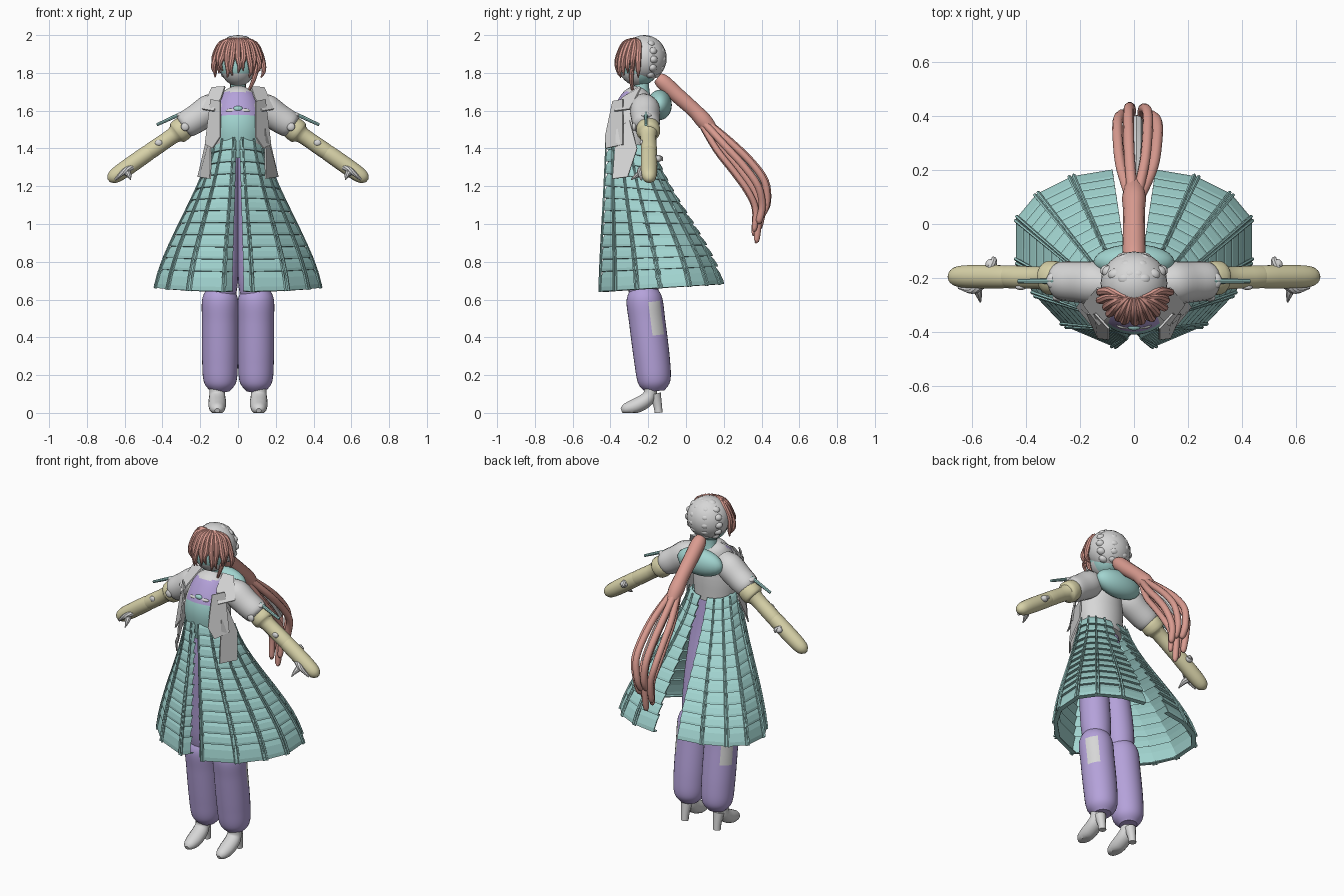
import bpy, bmesh, math
from mathutils import Vector, Matrix

if "Cube" in bpy.data.objects:
    bpy.data.objects.remove(bpy.data.objects["Cube"])


def material(name, r, g, b):
    m = bpy.data.materials.new(name)
    m.use_nodes = True
    m.diffuse_color = (r, g, b, 1)
    m.node_tree.nodes["Principled BSDF"].inputs["Base Color"].default_value = (r, g, b, 1)
    return m


GREY = material("pale grey", 0.68, 0.68, 0.68)
TEAL = material("soft teal", 0.36, 0.66, 0.63)
PINK = material("salmon pink", 0.70, 0.33, 0.28)
PURPLE = material("lilac", 0.46, 0.36, 0.70)
CREAM = material("khaki cream", 0.68, 0.64, 0.39)


def finish(name, bm, mat, mirror=False, smooth=True, thick=0):
    bmesh.ops.recalc_face_normals(bm, faces=bm.faces)
    for v in bm.verts:
        v.co.z = max(v.co.z, 0)
    me = bpy.data.meshes.new(name)
    bm.to_mesh(me)
    bm.free()
    me.materials.append(mat)
    ob = bpy.data.objects.new(name, me)
    bpy.context.collection.objects.link(ob)
    if smooth:
        bpy.ops.object.select_all(action='DESELECT')
        ob.select_set(True)
        bpy.context.view_layer.objects.active = ob
        bpy.ops.object.shade_smooth_by_angle(angle=math.radians(40))
    if thick:
        mod = ob.modifiers.new("thickness", 'SOLIDIFY')
        mod.thickness = thick
    if mirror:
        ob.modifiers.new("mirror", 'MIRROR')
    return ob


def add_tube(bm, pts, seg=10, wide=1, cuts=4):
    """Rounded path through (x, y, z, radius) points."""
    p = [Vector(q) for q in pts]
    path = []
    for i in range(len(p) - 1):
        a, b, c, d = p[max(i - 1, 0)], p[i], p[i + 1], p[min(i + 2, len(p) - 1)]
        for k in range(cuts):
            t = k / cuts
            path.append(0.5 * (2 * b + (c - a) * t + (2 * a - 5 * b + 4 * c - d) * t * t
                               + (3 * b - a - 3 * c + d) * t ** 3))
    path.append(p[-1])
    rings = []
    for i, q in enumerate(path):
        t = (path[min(i + 1, len(path) - 1)] - path[max(i - 1, 0)]).to_3d().normalized()
        side = (Vector((1, 0, 0)) - t * t.x).normalized()
        up = t.cross(side)
        ring = []
        for k in range(seg):
            a = math.tau * k / seg
            ring.append(bm.verts.new(q.to_3d() + q.w * (side * wide * math.cos(a) + up * math.sin(a))))
        rings.append(ring)
    for r, s in zip(rings, rings[1:]):
        for k in range(seg):
            bm.faces.new((r[k], r[k - 1], s[k - 1], s[k]))
    bm.faces.new(rings[0])
    bm.faces.new(rings[-1])


def tubes(name, paths, mat, mirror=False, **kw):
    bm = bmesh.new()
    for pts in paths:
        add_tube(bm, pts, **kw)
    return finish(name, bm, mat, mirror)


def balls(name, items, mat, mirror=False):
    bm = bmesh.new()
    for loc, size in items:
        m = Matrix.Translation(loc) @ Matrix.Diagonal((*size, 1))
        bmesh.ops.create_uvsphere(bm, u_segments=24, v_segments=16, radius=1, matrix=m)
    return finish(name, bm, mat, mirror)


def plate(name, pts, mat, thick=0.008):
    bm = bmesh.new()
    bm.faces.new([bm.verts.new(q) for q in pts])
    return finish(name, bm, mat, True, False, thick)


def paint(ob, mat, rule):
    ob.data.materials.append(mat)
    for f in ob.data.polygons:
        if rule(f.center, f.normal):
            f.material_index = len(ob.data.materials) - 1


# Boots
tubes("boots", [[(.11, -.19, .15, .036), (.11, -.19, .1, .036), (.11, -.215, .065, .04),
                 (.11, -.27, .035, .04), (.11, -.32, .02, .03), (.11, -.342, .012, .012)]],
      GREY, True, wide=1.15, seg=14)
tubes("boot_heels", [[(.11, -.165, .1, .034), (.11, -.15, .04, .024), (.11, -.145, 0, .022)]], GREY, True)

# Puffy trousers with a worn patch on the outer back
lower = tubes("lower_trousers", [[(.095, -.163, .115, .05), (.095, -.168, .165, .086), (.095, -.18, .28, .095),
                                  (.095, -.205, .48, .096), (.095, -.222, .61, .093), (.095, -.23, .68, .05)]],
              PURPLE, True, seg=32, cuts=8)
paint(lower, GREY, lambda c, n: .42 < c.z < .59 and n.x > 0 and .2 < n.y < .85)
tubes("upper_trousers", [[(.085, -.22, .6, .07), (.085, -.23, .7, .085), (.08, -.25, .9, .085),
                          (.07, -.28, 1.15, .075), (.05, -.29, 1.38, .06)]], PURPLE, True, seg=20)

# Quilted skirt: half outline at the hem, swept up to the waist
HEM = [(.03, -.42), (.07, -.455), (.26, -.375), (.37, -.26), (.435, -.14),
       (.435, .02), (.36, .11), (.23, .175), (.08, .2)]


def skirt_point(k, s, out):
    i = max(0, min(int(k), len(HEM) - 2))
    hem = Vector(HEM[i]).lerp(Vector(HEM[i + 1]), k - i)
    waist = Vector((hem.x * .31, -.42 + (hem.y + .455) * .39))
    f = .5 * s + .5 * s * s * (3 - 2 * s)
    q = waist.lerp(hem, f)
    q += (hem - Vector((0, -.2))).normalized() * out
    back = (hem.y + .455) / .655
    return Vector((max(q.x, .004), q.y, (1.46 - .06 * back) * (1 - s) + (.64 + .04 * back) * s))


ROWS = 12
edges = [.87 * r / (ROWS - 1) for r in range(ROWS)] + [1]
rings = []
for a, b in zip(edges, edges[1:]):
    for t, out in ((0, -.012), (.3, -.002), (.75, .004), (.97, .003)):
        rings.append((a + (b - a) * t, out))
rings += [(1, -.025)]
bm = bmesh.new()
grid = [[bm.verts.new(skirt_point(k, s, o)) for k in range(len(HEM))] for s, o in rings]
for r, s in zip(grid, grid[1:]):
    for k in range(len(HEM) - 1):
        bm.faces.new((r[k], r[k + 1], s[k + 1], s[k]))
finish("quilted_skirt", bm, TEAL, True, False, .006)
seams = []
for k in range(1, len(HEM) - 1):
    for d in (-.06, .06):
        seams.append([(*skirt_point(k + d, s / 10, .005), .003 + .0004 * s) for s in range(11)])
tubes("skirt_seams", seams, TEAL, True, seg=5, cuts=1)

# Torso with bodice and blouse showing at the open front
torso = tubes("jacket_body", [(
    (0, -.285, 1.36, .1), (0, -.295, 1.46, .112), (0, -.295, 1.54, .112),
    (0, -.27, 1.63, .095), (0, -.25, 1.69, .07), (0, -.24, 1.72, .035))], GREY, seg=40, wide=1.22, cuts=6)
paint(torso, TEAL, lambda c, n: c.z < 1.57 and abs(c.x) < .09 and c.y < -.3)
paint(torso, PURPLE, lambda c, n: 1.57 <= c.z < 1.7 and abs(c.x) < .09 and c.y < -.27)
balls("rolled_hood", [((0, -.14, 1.63), (.15, .065, .08))], TEAL)
balls("chest_ruffle", [((.03, -.375, 1.6), (.035, .015, .012)), ((.02, -.37, 1.575), (.012, .012, .03))], GREY, True)
balls("brooch", [((0, -.38, 1.61), (.025, .015, .015))], TEAL)
plate("lapels", [(.07, -.25, 1.73), (.14, -.24, 1.725), (.19, -.3, 1.61), (.13, -.38, 1.6), (.09, -.34, 1.67)], GREY)
plate("front_panels", [(.09, -.385, 1.65), (.14, -.33, 1.66), (.17, -.33, 1.42), (.13, -.42, 1.4), (.09, -.425, 1.46)], GREY)
plate("coat_tails", [(.14, -.3, 1.55), (.145, -.37, 1.5), (.15, -.39, 1.24), (.215, -.31, 1.25), (.18, -.26, 1.4)], GREY)

# Arms
tubes("jacket_sleeves", [[(.09, -.23, 1.65, .05), (.14, -.22, 1.615, .078), (.21, -.215, 1.565, .076),
                          (.275, -.21, 1.525, .07), (.295, -.21, 1.512, .045)]], GREY, True, seg=18)
tubes("lower_sleeves", [[(.26, -.2, 1.53, .04), (.28, -.2, 1.515, .06), (.32, -.2, 1.485, .062),
                         (.345, -.2, 1.467, .043), (.46, -.196, 1.388, .043), (.47, -.196, 1.381, .038),
                         (.48, -.196, 1.374, .043), (.61, -.195, 1.283, .043), (.665, -.195, 1.245, .034),
                         (.685, -.195, 1.23, .01)]], CREAM, True, seg=18, cuts=3)
tubes("sleeve_bars", [[(.27, -.212, 1.595, .008), (.31, -.212, 1.58, .01), (.43, -.212, 1.525, .008)]], TEAL, True, seg=8)
balls("sleeve_buckles", [((.3, -.21, 1.575), (.026, .03, .016)), ((.28, -.275, 1.515), (.022, .012, .022)),
                         ((.53, -.15, 1.345), (.022, .02, .018)), ((.42, -.235, 1.43), (.02, .01, .016))], GREY, True)
tubes("fingers", [[(.6, -.22, 1.28, .02), (.58, -.25, 1.265, .016), (.57, -.29, 1.235, .003)],
                  [(.56, -.225, 1.3, .015), (.6, -.245, 1.28, .015), (.65, -.235, 1.235, .006)],
                  [(.535, -.165, 1.355, .012), (.52, -.135, 1.35, .012), (.525, -.125, 1.335, .004)]], GREY, True, seg=8)

# Head
tubes("neck", [[(0, -.235, 1.66, .05), (0, -.235, 1.72, .04), (0, -.235, 1.8, .04)]], TEAL, seg=16)
face = balls("face", [((0, -.25, 1.84), (.095, .108, .11))], TEAL)
paint(face, GREY, lambda c, n: c.z < 1.805 and c.y < -.25)
balls("hair_cap", [((0, -.22, 1.878), (.124, .118, .122))], GREY)
curls = []
for i in range(6):
    a = math.radians(-50 + 24 * i)
    for az, r in ((20, .028), (62, .03)):
        z = math.radians(az)
        curls.append(((.108 * math.sin(z) * math.cos(a), -.22 + .098 * math.cos(z) * math.cos(a),
                       1.875 + .105 * math.sin(a)), (r, r * .8, r * .75)))
balls("hair_braids", curls, GREY, True)

# Fringe strands fanned around the brow
fringe = []
for i in range(13):
    a = math.radians(-84 + 14 * i)
    sx, cy = math.sin(a), -math.cos(a)
    tip = 1.785 + .035 * ((i * 5) % 4) / 3
    fringe.append([(.03 * sx, -.27, 1.978, .01), (.09 * sx, -.24 + .085 * cy, 1.955, .015),
                   (.124 * sx, -.24 + .118 * cy, 1.885, .016),
                   (.13 * sx + .008 * (-1) ** i, -.24 + .126 * cy, tip + .03, .012),
                   (.122 * sx, -.24 + .12 * cy, tip - .01, .003)])
fringe.append([(.11, -.28, 1.86, .012), (.085, -.29, 1.77, .012), (.05, -.28, 1.69, .005)])
tubes("fringe", fringe, PINK, seg=8)

# Ponytail: thick bound trunk, then loose strands
tubes("ponytail_trunk", [[(0, -.15, 1.775, .03), (0, -.12, 1.75, .042), (0, -.05, 1.685, .042),
                          (0, .04, 1.605, .04), (0, .1, 1.54, .044), (0, .15, 1.48, .03)]], PINK, seg=14)


def strand(x, o, drop, r):
    mid = [(.2, 1.415, .8), (.3, 1.305, 1), (.375, 1.2, 1), (.4, 1.1, .7)]
    pts = [(x * .2, .09 + o * .2, 1.54 + o * .2, r)]
    pts += [(x * w, y + o * w, z + o * .6 * w, r) for y, z, w in mid]
    return pts + [(x * .6, .385 + o * .5, 1.05 - drop, r * .9), (x * .6, .375 + o * .5, 1.035 - drop, r * .3)]


tubes("ponytail_strands", [strand(-.06, .01, .06, .019), (strand(-.035, -.05, .09, .017)),
                           strand(-.02, .045, -.01, .02), strand(.02, -.02, .125, .019),
                           strand(.05, .04, .0, .019), strand(.06, -.045, .07, .017),
                           strand(.085, .005, .03, .02)], PINK, seg=10)
tubes("ponytail_ribbon", [strand(.01, .01, -.1, .022)[:4]], GREY, seg=8)
